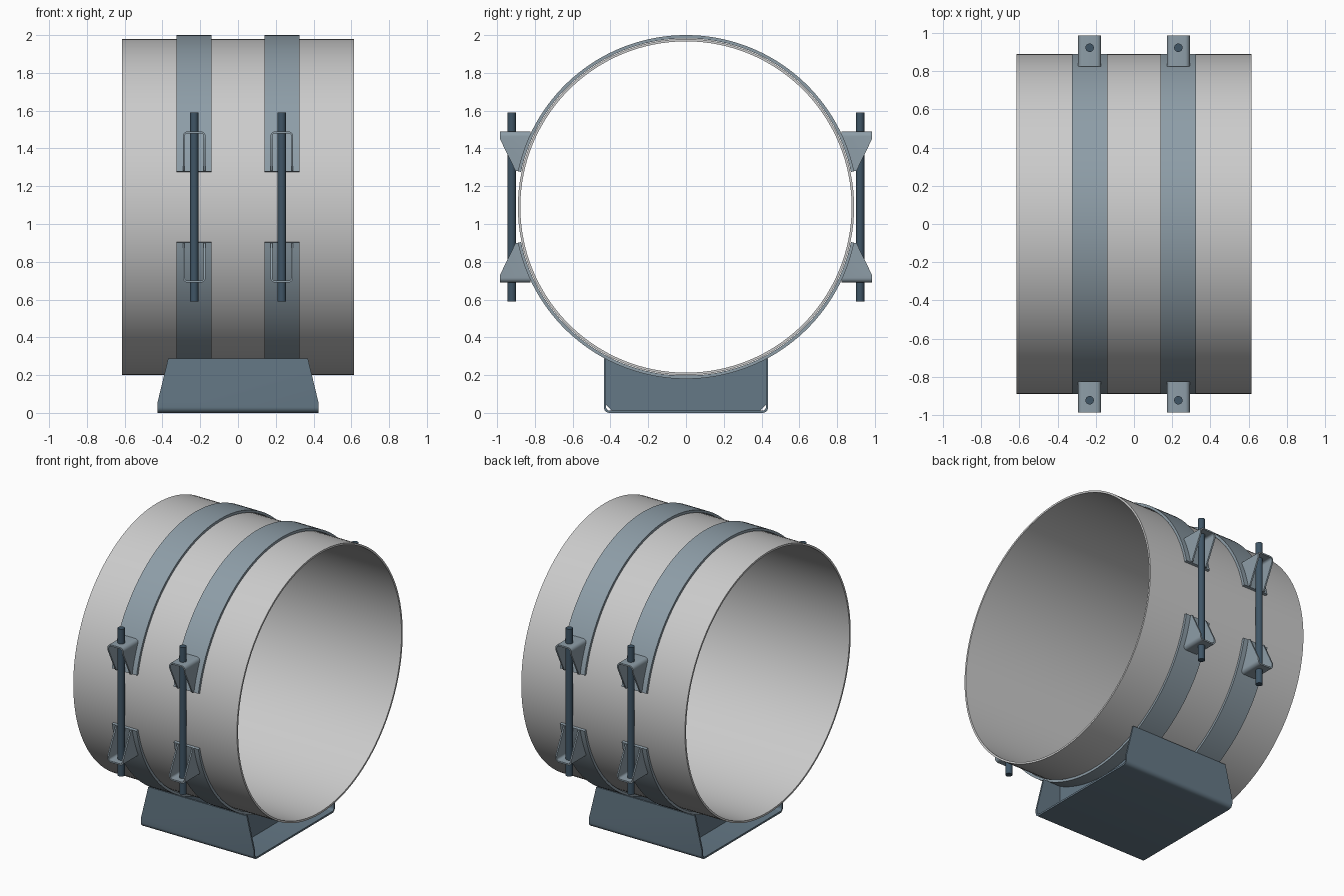
import bpy, bmesh
from math import pi, sin, cos, radians, sqrt

if "Cube" in bpy.data.objects:
    bpy.data.objects.remove(bpy.data.objects["Cube"])

CZ = 1.09      # height of the pipe axis
BX = 0.232     # x position of each clamp


def material(name, rgb):
    m = bpy.data.materials.new(name)
    m.diffuse_color = (*rgb, 1)
    m.use_nodes = True
    m.node_tree.nodes["Principled BSDF"].inputs["Base Color"].default_value = m.diffuse_color
    return m


BAND = material("band_steel", (0.27, 0.34, 0.39))
SADDLE = material("saddle_paint", (0.13, 0.19, 0.24))
ROD = material("rod_steel", (0.05, 0.09, 0.13))


def add(name, bm, mat=None):
    bmesh.ops.recalc_face_normals(bm, faces=bm.faces)
    me = bpy.data.meshes.new(name)
    bm.to_mesh(me)
    bm.free()
    ob = bpy.data.objects.new(name, me)
    bpy.context.collection.objects.link(ob)
    if mat:
        me.materials.append(mat)
    return ob


def activate(ob):
    bpy.ops.object.select_all(action='DESELECT')
    ob.select_set(True)
    bpy.context.view_layer.objects.active = ob


def finish(ob, z=0.0, mirror=None):
    ob.location.z = z
    activate(ob)
    bpy.ops.object.shade_smooth_by_angle(angle=radians(30))
    if mirror:
        m = ob.modifiers.new("mirror", 'MIRROR')
        m.use_axis = mirror
        m.use_mirror_merge = False


def prism(name, pts, axis, a, b, mat=None):
    """Extrude a 2D outline: (y, z) along x, or (x, z) along y."""
    put = (lambda p, d: (d, *p)) if axis == 'x' else (lambda p, d: (p[0], d, p[1]))
    bm = bmesh.new()
    lo, hi = ([bm.verts.new(put(p, d)) for p in pts] for d in (a, b))
    bm.faces.new(lo)
    bm.faces.new(hi)
    n = len(pts)
    for i in range(n):
        j = (i + 1) % n
        bm.faces.new((lo[i], lo[j], hi[j], hi[i]))
    return add(name, bm, mat)


def arc_shell(name, r0, r1, x0, x1, a0, a1, n, mat=None):
    """Rectangular section swept about the x axis; closed when a full turn."""
    bm = bmesh.new()
    full = abs(a1 - a0 - 2 * pi) < 1e-6
    sect = ((x0, r0), (x1, r0), (x1, r1), (x0, r1))
    rings = []
    for i in range(n if full else n + 1):
        a = a0 + (a1 - a0) * i / n
        rings.append([bm.verts.new((x, r * cos(a), r * sin(a))) for x, r in sect])
    for i in range(n):
        p, q = rings[i], rings[(i + 1) % len(rings)]
        for k in range(4):
            l = (k + 1) % 4
            bm.faces.new((p[k], p[l], q[l], q[k]))
    if not full:
        bm.faces.new(rings[0])
        bm.faces.new(rings[-1])
    return add(name, bm, mat)


def u_profile(cx, hw, closed, opened, r, t):
    """Folded sheet outline: U shape with rounded outer and inner corners."""
    s = 1 if closed > opened else -1

    def side(h, top, rad):
        right = [(h - rad + rad * cos(a), top + s * (rad * sin(a) - rad))
                 for a in (pi / 2 * i / 6 for i in range(7))]
        half = [(h, opened)] + right
        return half + [(-x, z) for x, z in reversed(half)]
    pts = side(hw, closed, r) + side(hw - t, closed - s * t, r - t)[::-1]
    return [(cx + x, z) for x, z in pts]


def intersect(ob, cutter):
    m = ob.modifiers.new("trim", 'BOOLEAN')
    m.operation = 'INTERSECT'
    m.solver = 'EXACT'
    m.object = cutter
    activate(ob)
    bpy.ops.object.modifier_apply(modifier=m.name)
    bpy.data.objects.remove(cutter)


# Pipe
finish(arc_shell("pipe", 0.877, 0.89, -0.615, 0.615, 0, 2 * pi, 128), CZ)

# Clamp bands, upper and lower halves, mirrored to both clamps
e = radians(12)
for name, a in (("upper_bands", e), ("lower_bands", e + pi)):
    band = arc_shell(name, 0.893, 0.91, BX - 0.093, BX + 0.093, a, a + pi - 2 * e, 64, BAND)
    finish(band, CZ, (True, False, False))

# Lug brackets: folded sheet trimmed to a tapered side outline
lug = prism("clamp_brackets", u_profile(BX, 0.06, 0.40, 0.15, 0.025, 0.01), 'y', 0.78, 1.02, BAND)
outline = [(0.985, 0.42), (0.985, 0.36), (0.902, 0.19), (0.882, 0.19),
           (0.865, 0.25), (0.823, 0.36), (0.823, 0.42)]
intersect(lug, prism("trim", outline, 'x', 0.1, 0.4))
finish(lug, CZ, (True, True, True))

# Threaded tie rods
bm = bmesh.new()
bmesh.ops.create_cone(bm, cap_ends=True, segments=24, radius1=0.022, radius2=0.022, depth=1.0)
bmesh.ops.translate(bm, verts=bm.verts, vec=(BX, 0.922, 0))
finish(add("tie_rods", bm, ROD), CZ, (True, True, False))

# Saddle base: folded channel with sloped wall ends
base = prism("saddle_base", u_profile(0, 0.435, 0.0, 0.32, 0.03, 0.012), 'x', -0.5, 0.5, SADDLE)
slope = [(-0.425, -0.1), (0.425, -0.1), (0.425, 0.06), (0.37, 0.287), (-0.37, 0.287), (-0.425, 0.06)]
intersect(base, prism("trim", slope, 'y', -0.6, 0.6))
finish(base)

# Saddle webs cradling the bands
w, c = 0.425, 0.035
web = [(-w, 0.01 + c), (-w + c, 0.01), (w - c, 0.01), (w, 0.01 + c)]
web += [(y, CZ - sqrt(0.905 ** 2 - y * y)) for y in (w - 2 * w * i / 32 for i in range(33))]
finish(prism("saddle_webs", web, 'x', BX - 0.006, BX + 0.006, SADDLE), 0, (True, False, False))
